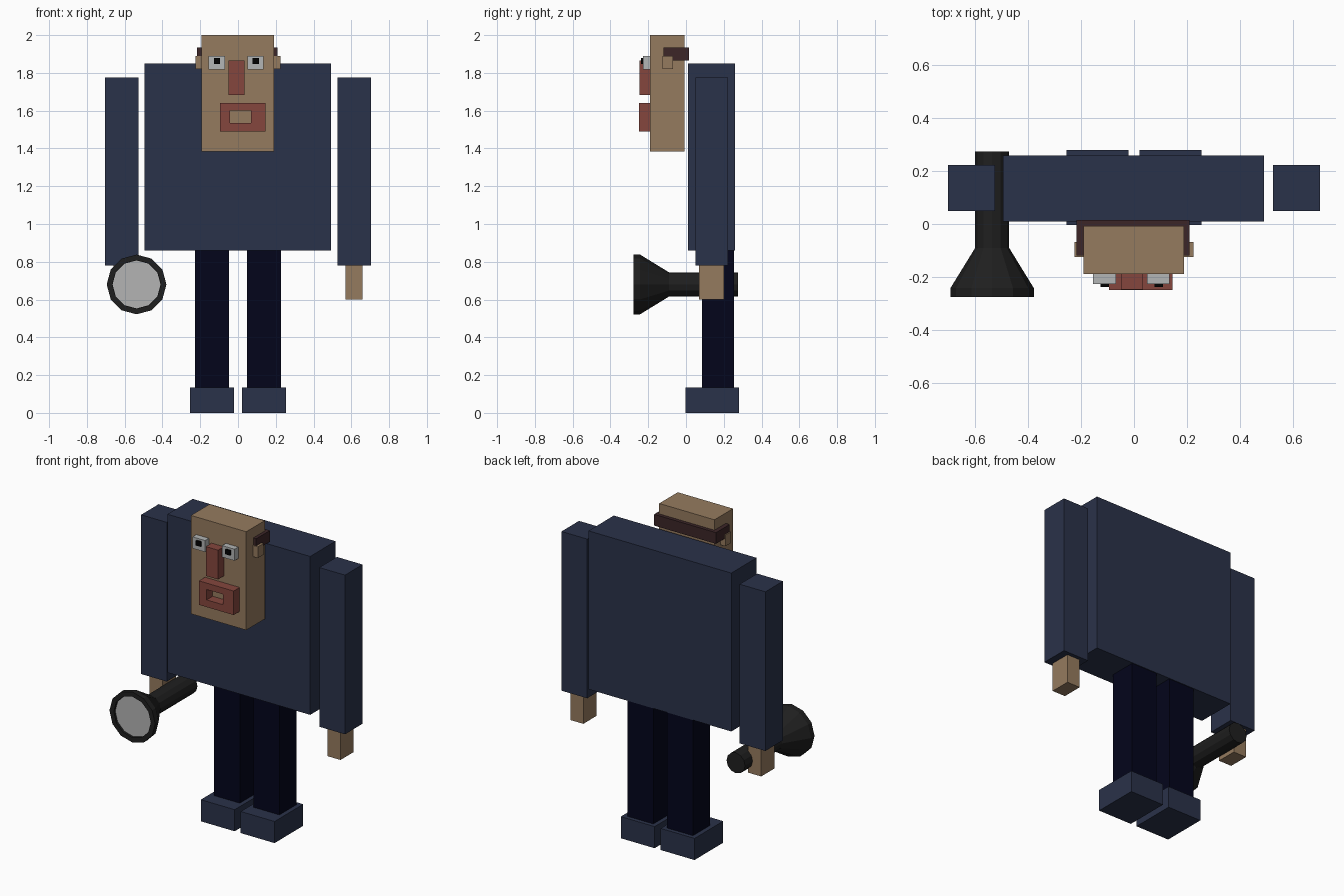
import bpy, bmesh, math

if "Cube" in bpy.data.objects:
    bpy.data.objects.remove(bpy.data.objects["Cube"])


def material(name, srgb):
    m = bpy.data.materials.new(name)
    m.diffuse_color = [(c / 255) ** 2.2 for c in srgb] + [1]
    m.use_nodes = True
    m.node_tree.nodes["Principled BSDF"].inputs["Base Color"].default_value = m.diffuse_color
    return m


navy = material("navy cloth", (46, 53, 75))
dark = material("dark trousers", (11, 13, 33))
skin = material("skin", (148, 122, 95))
red = material("red skin", (132, 72, 64))
brown = material("brown hair", (62, 42, 44))
white = material("eye grey", (178, 180, 180))
black = material("black", (8, 8, 10))
rubber = material("torch casing", (36, 36, 36))
glass = material("torch glass", (178, 178, 178))


def finish(name, bm, mat):
    bmesh.ops.recalc_face_normals(bm, faces=bm.faces)
    me = bpy.data.meshes.new(name)
    bm.to_mesh(me)
    bm.free()
    me.materials.append(mat)
    ob = bpy.data.objects.new(name, me)
    bpy.context.collection.objects.link(ob)
    return ob


def box(name, x, y, z, mat):
    """Box from (min, max) ranges."""
    bm = bmesh.new()
    bmesh.ops.create_cube(bm, size=1)
    for v in bm.verts:
        v.co = [r[0] if c < 0 else r[1] for c, r in zip(v.co, (x, y, z))]
    return finish(name, bm, mat)


def extrude_outline(name, outline, axis, depth, mat):
    """Closed 2D outline in the plane across the axis (y or z), extruded over depth."""
    def point(a, b, d):
        return (a, d, b) if axis == "y" else (a, b, d)
    bm = bmesh.new()
    loops = [[bm.verts.new(point(a, b, d)) for a, b in outline] for d in depth]
    n = len(outline)
    for l in loops:
        bm.faces.new(l)
    for i in range(n):
        j = (i + 1) % n
        bm.faces.new((loops[0][i], loops[0][j], loops[1][j], loops[1][i]))
    return finish(name, bm, mat)


def lathe_y(name, profile, cx, cz, sides, mat):
    """Capped solid of (y, radius) rings around a front-back axis."""
    bm = bmesh.new()
    rings = []
    for y, r in profile:
        rings.append([bm.verts.new((cx + r * math.cos(math.tau * i / sides), y,
                                    cz + r * math.sin(math.tau * i / sides)))
                      for i in range(sides)])
    for a, b in zip(rings, rings[1:]):
        for i in range(sides):
            j = (i + 1) % sides
            bm.faces.new((a[i], a[j], b[j], b[i]))
    bm.faces.new(rings[0])
    bm.faces.new(rings[-1])
    return finish(name, bm, mat)


# Torso
box("torso", (-0.495, 0.492), (0.01, 0.26), (0.86, 1.85), navy)

# Limbs, both sides
for side, s in (("left", 1), ("right", -1)):
    def span(a, b):
        return tuple(sorted((s * a, s * b)))
    box(side + "_arm", span(0.527, 0.705), (0.05, 0.223), (0.78, 1.775), navy)
    box(side + "_hand", span(0.57, 0.66), (0.07, 0.20), (0.60, 0.78), skin)
    box(side + "_leg", span(0.047, 0.227), (0.085, 0.255), (0.135, 0.86), dark)
    box(side + "_shoe", span(0.021, 0.255), (-0.003, 0.28), (0, 0.135), navy)
    box(side + "_ear", span(0.19, 0.225), (-0.125, -0.068), (1.82, 1.89), skin)

# Head and nose
box("head", (-0.192, 0.19), (-0.19, -0.007), (1.385, 2.0), skin)
box("nose", (-0.05, 0.035), (-0.247, -0.19), (1.682, 1.865), red)

# Eyes with pupils
for side, x in (("right", -0.112), ("left", 0.092)):
    box(side + "_eye", (x - 0.043, x + 0.043), (-0.227, -0.19), (1.818, 1.89), white)
    px = x + 0.002
    box(side + "_pupil", (px - 0.016, px + 0.016), (-0.238, -0.226), (1.848, 1.878), black)

# Mouth: frame of four lip bars
depth = (-0.25, -0.19)
box("upper_lip", (-0.095, 0.145), depth, (1.60, 1.64), red)
box("lower_lip", (-0.095, 0.145), depth, (1.49, 1.535), red)
box("mouth_corner_right", (-0.095, -0.042), depth, (1.535, 1.60), red)
box("mouth_corner_left", (0.07, 0.145), depth, (1.535, 1.60), red)

# Horseshoe hair band around the back of the head
extrude_outline("hair_band", [(-0.218, -0.12), (-0.192, -0.12), (-0.192, -0.007), (0.19, -0.007),
                              (0.19, -0.12), (0.21, -0.12), (0.21, 0.015), (-0.218, 0.015)],
                "z", (1.865, 1.935), brown)

# Hand torch with flared head and recessed glass
tx, tz = -0.537, 0.68
lathe_y("torch_body", [(0.275, 0.064), (-0.09, 0.064), (-0.243, 0.158), (-0.277, 0.158),
                       (-0.277, 0.128), (-0.262, 0.128)], tx, tz, 12, rubber)
lathe_y("torch_glass", [(-0.255, 0.127), (-0.264, 0.127)], tx, tz, 12, glass)
